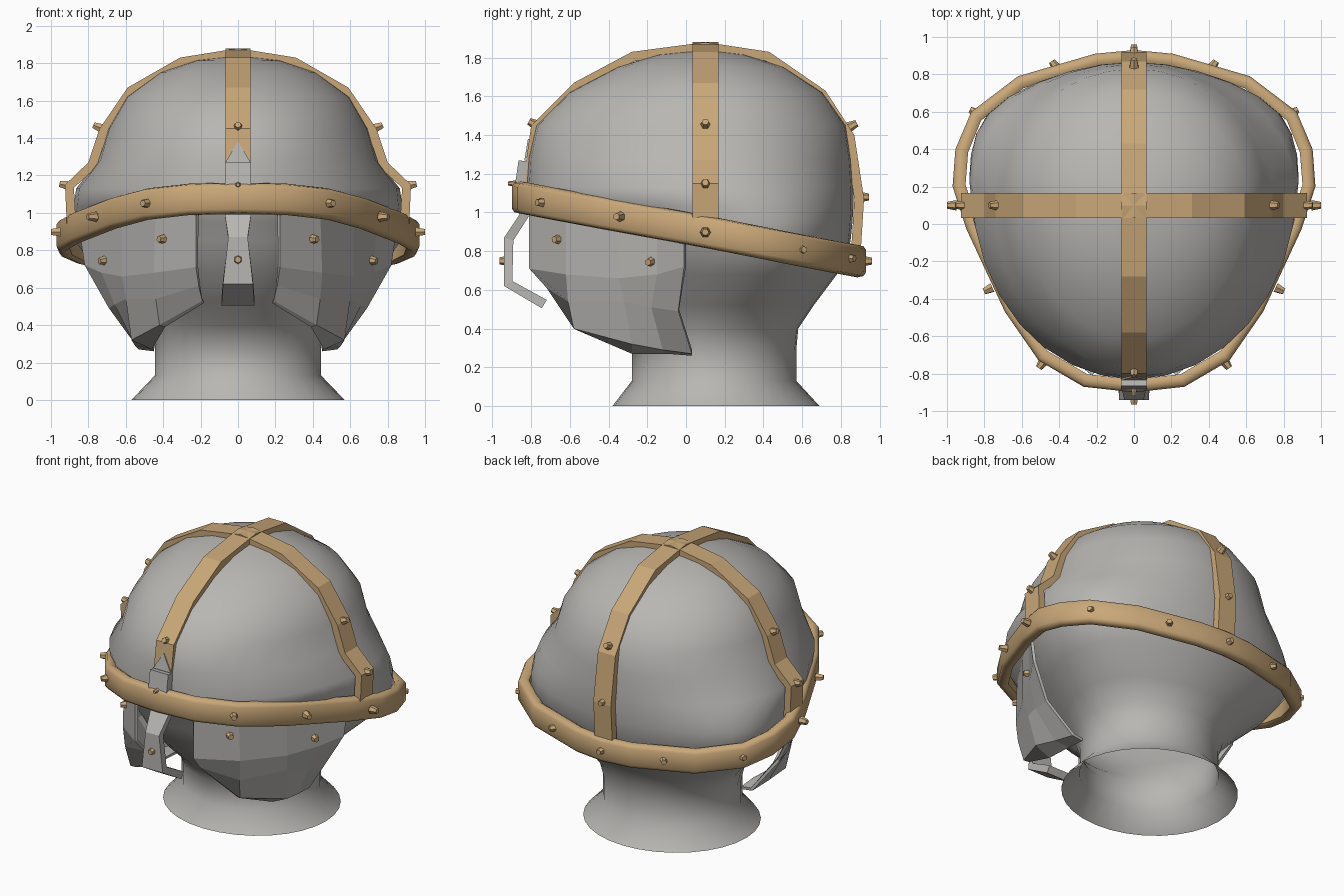
import bpy, bmesh, math
from mathutils import Vector

if "Cube" in bpy.data.objects:
    bpy.data.objects.remove(bpy.data.objects["Cube"], do_unlink=True)


def material(name, rgb):
    mat = bpy.data.materials.new(name)
    mat.use_nodes = True
    mat.diffuse_color = (*rgb, 1)
    mat.node_tree.nodes["Principled BSDF"].inputs["Base Color"].default_value = (*rgb, 1)
    return mat


steel = material("grey steel", (0.48, 0.47, 0.45))
brass = material("brass", (0.59, 0.39, 0.19))


def finish(name, bm, mat, smooth=None):
    """Turn a bmesh into an object, with optional smooth shading by angle."""
    bmesh.ops.recalc_face_normals(bm, faces=bm.faces)
    mesh = bpy.data.meshes.new(name)
    bm.to_mesh(mesh)
    bm.free()
    mesh.materials.append(mat)
    obj = bpy.data.objects.new(name, mesh)
    bpy.context.collection.objects.link(obj)
    if smooth:
        bpy.ops.object.select_all(action="DESELECT")
        obj.select_set(True)
        bpy.context.view_layer.objects.active = obj
        bpy.ops.object.shade_smooth_by_angle(angle=math.radians(smooth))
    return obj


def loft(rings, ring_closed=True, path_closed=False, caps=False):
    """Skin quads between successive rings of points."""
    bm = bmesh.new()
    rows = [[bm.verts.new(p) for p in ring] for ring in rings]
    n = len(rows[0])
    pairs = list(zip(rows, rows[1:]))
    if path_closed:
        pairs.append((rows[-1], rows[0]))
    for a, b in pairs:
        for i in range(n if ring_closed else n - 1):
            j = (i + 1) % n
            bm.faces.new((a[i], a[j], b[j], b[i]))
    if caps:
        bm.faces.new(rows[0])
        bm.faces.new(rows[-1])
    return bm


def solidify(obj, thickness, centre):
    """Thicken an open sheet towards a point inside the helmet."""
    poly = obj.data.polygons[0]
    outward = poly.normal.dot(poly.center - Vector(centre)) > 0
    mod = obj.modifiers.new("thickness", "SOLIDIFY")
    mod.thickness = thickness
    mod.offset = -1 if outward else 1


# Head and flared neck: height, half width, front y, widest y, back y,
# then how far the face is pinched and the back is filled out
profile = [
    (0, .57, -.38, .15, .69, 0, 0), (.13, .445, -.28, .15, .57, 0, 0),
    (.29, .445, -.28, .15, .57, 0, 0), (.4, .48, -.36, .16, .58, .08, 0),
    (.52, .58, -.49, .2, .66, .15, .03), (.68, .75, -.64, .24, .78, .2, .08),
    (.85, .87, -.74, .25, .85, .22, .1), (.95, .88, -.78, .25, .86, .18, .07),
    (1.03, .88, -.83, .23, .865, .03, .04), (1.13, .865, -.83, .18, .865, 0, 0),
    (1.28, .75, -.82, .16, .855, 0, 0), (1.45, .7, -.78, .15, .83, 0, 0),
    (1.62, .6, -.61, .13, .71, 0, 0), (1.75, .42, -.36, .12, .51, 0, 0),
    (1.815, .23, -.15, .1, .31, 0, 0), (1.84, .01, .09, .1, .11, 0, 0),
]


def head_ring(z, w, front, mid, back, pinch, fill, n=32):
    pts = []
    for i in range(n):
        a = math.tau * i / n
        s = math.sin(a)
        depth, change = (back - mid, fill) if s > 0 else (mid - front, -pinch)
        x = w * math.cos(a) * (1 + change * math.sin(2 * a) ** 2)
        pts.append((x, mid + depth * s, z))
    return pts


bm = loft([head_ring(*row) for row in profile])
bm.faces.new([v for v in bm.verts if v.co.z > 1.835])
finish("head", bm, steel, 60)


# Tilted brow band, a rounded section swept round the plan outline
def band_z(y):
    return 0.916 - 0.18 * y


half = [(0, -.9), (.27, -.87), (.51, -.73), (.69, -.47), (.895, -.03),
        (.97, .2), (.955, .4), (.87, .6), (.62, .79), (.21, .91), (0, .93)]
plan = [Vector(p) for p in half] + [Vector((-x, y)) for x, y in half[-2:0:-1]]
section = [(0, .058), (-.013, .077), (-.045, .084), (-.07, .068)]
section += [(o, -dz) for o, dz in reversed(section)]
rings = []
for i, p in enumerate(plan):
    tangent = (plan[(i + 1) % len(plan)] - plan[i - 1]).normalized()
    normal = Vector((tangent.y, -tangent.x))
    rings.append([(*(p + normal * o), band_z(p.y) + dz) for o, dz in section])
finish("brow_band", loft(rings, path_closed=True), brass, 50)


# Crossed crown straps, flat bars following the dome
def strap(name, path, place, width=.067, thick=.05):
    rings = []
    for i, p in enumerate(path):
        a, b = Vector(path[max(i - 1, 0)]), Vector(path[min(i + 1, len(path) - 1)])
        t = (b - a).normalized()
        inner = Vector(p) + Vector((t.y, -t.x)) * thick
        rings.append([place(p[0], p[1], -width), place(p[0], p[1], width),
                      place(*inner, width), place(*inner, -width)])
    finish(name, loft(rings, caps=True), brass)


side = [(.915, .93), (.925, 1.15), (.8, 1.27), (.74, 1.45), (.59, 1.67), (.31, 1.83)]
strap("side_strap", [(-x, z) for x, z in side] + [(0, 1.88)] + side[::-1],
      lambda u, z, w: (u, .1 + w, z))
strap("centre_strap", [(-.85, 1.1), (-.8, 1.45), (-.58, 1.67), (-.28, 1.83), (.1, 1.88),
                       (.43, 1.83), (.72, 1.63), (.87, 1.4), (.92, 1.07), (.9, .75)],
      lambda u, z, w: (w, u, z))

# Faceted cheek plates, columns running from the face opening to the ear,
# each ending in a lip turned in towards the neck
cheek = [
    [(.225, -.81, 1), (.225, -.81, .71), (.21, -.72, .61), (.19, -.62, .53), (.18, -.6, .52)],
    [(.44, -.62, 1), (.45, -.62, .68), (.44, -.61, .54), (.42, -.58, .4), (.39, -.56, .39)],
    [(.62, -.35, .98), (.62, -.35, .66), (.6, -.32, .54), (.57, -.28, .32), (.46, -.28, .27)],
    [(.74, -.15, .95), (.73, -.15, .68), (.66, -.18, .51), (.55, -.12, .29), (.45, -.1, .27)],
    [(.85, -.01, .92), (.82, -.01, .72), (.69, -.04, .49), (.53, .03, .27), (.45, .03, .26)],
]
for label, s in (("left", 1), ("right", -1)):
    grid = [[(s * x, y, z) for x, y, z in col] for col in cheek]
    plate = finish(label + "_cheek_plate", loft(grid, ring_closed=False), steel)
    solidify(plate, .02, (0, .1, .8))


# Nose guard with a flat point above it: y, z, half width
def ribbon(name, path, thickness):
    strip = loft([[(-w, y, z), (w, y, z)] for y, z, w in path], ring_closed=False)
    solidify(finish(name, strip, steel), thickness, (0, .1, .9))


ribbon("nose_guard", [(-.865, 1.27, .07), (-.89, 1.1, .07), (-.86, .99, .07),
                      (-.94, .87, .052), (-.94, .62, .08), (-.745, .505, .088)], .05)
ribbon("nose_guard_point", [(-.817, 1.38, .002), (-.835, 1.27, .067)], .009)


# Hexagonal rivets
def rivet(name, loc, direction, size=1):
    d = Vector(direction).normalized()
    bm = bmesh.new()
    bmesh.ops.create_cone(bm, cap_ends=True, segments=6, radius1=.028 * size,
                          radius2=.018 * size, depth=.05)
    rot = Vector((0, 0, 1)).rotation_difference(d).to_matrix()
    bmesh.ops.rotate(bm, verts=bm.verts, matrix=rot)
    bmesh.ops.translate(bm, verts=bm.verts, vec=Vector(loc))
    finish(name, bm, brass)


for s in (1, -1):
    for x, y in [(.495, -.75), (.78, -.35), (.975, .1), (.855, .6), (.425, .85)]:
        rivet("band_rivet", (s * x, y, band_z(y)), (s * x, (y - .1) * .8, 0))
    rivet("strap_rivet", (s * .93, .1, 1.15), (s, 0, .2))
    rivet("strap_rivet", (s * .75, .1, 1.46), (s, 0, .4))
    rivet("cheek_rivet", (s * .405, -.665, .86), (s * .8, -.7, 0))
    rivet("cheek_rivet", (s * .72, -.185, .745), (s * .85, -.5, -.1))
rivet("band_rivet", (0, .935, band_z(.93)), (0, 1, 0))
rivet("nose_rivet", (0, -.94, .75), (0, -1, 0))
rivet("brow_rivet", (0, -.895, 1.15), (0, -1, 0), .6)
rivet("strap_rivet", (0, -.79, 1.46), (0, -1, .5))
rivet("strap_rivet", (0, .86, 1.45), (0, 1, .5))
rivet("strap_rivet", (0, .92, 1.08), (0, 1, 0))
